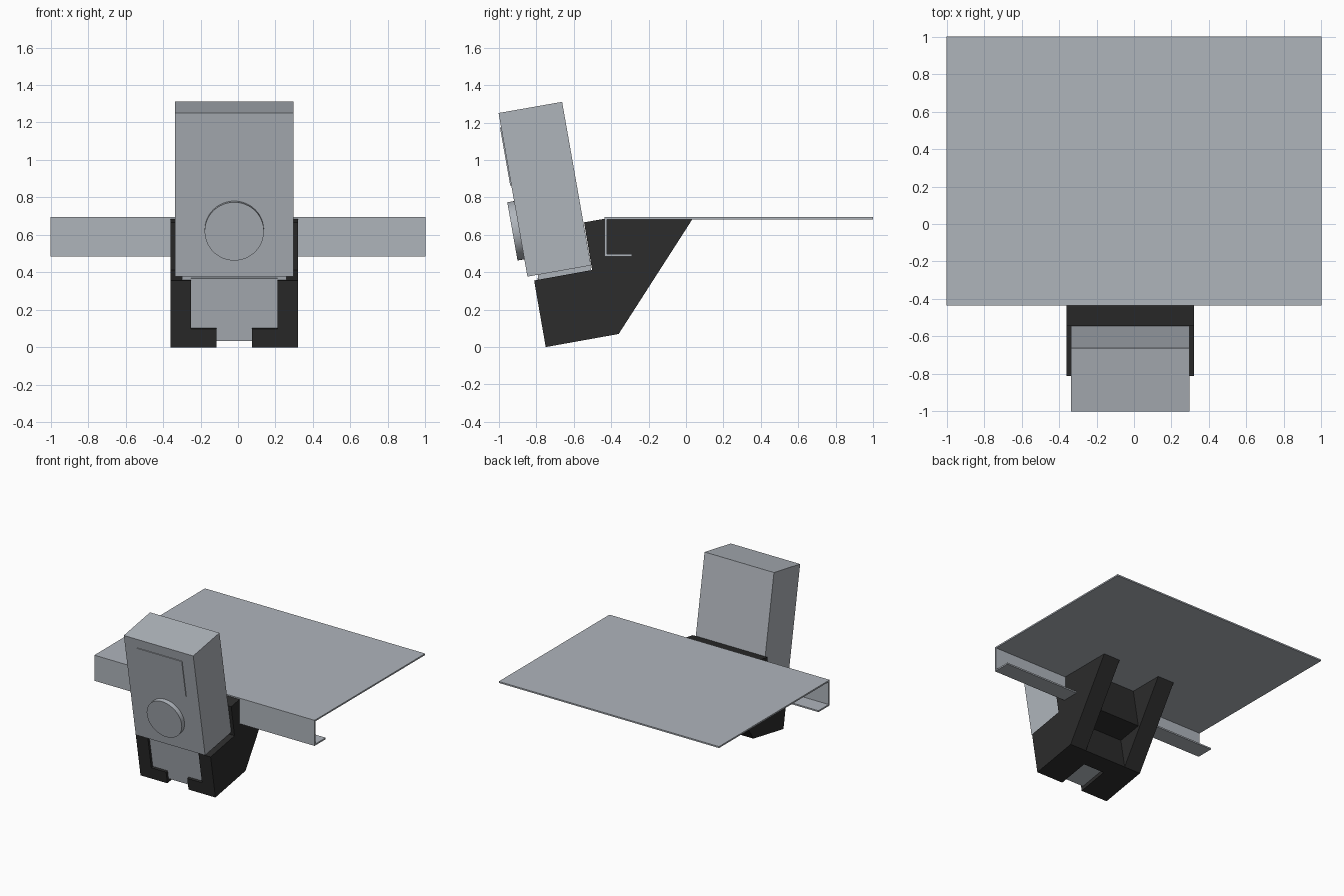
import bpy, bmesh
from math import radians
from mathutils import Matrix

cube = bpy.data.objects.get("Cube")
if cube:
    bpy.data.objects.remove(cube, do_unlink=True)


def material(name, color):
    m = bpy.data.materials.new(name)
    m.use_nodes = True
    m.diffuse_color = (*color, 1)
    m.node_tree.nodes["Principled BSDF"].inputs["Base Color"].default_value = (*color, 1)
    return m


GREY = material("light grey", (0.43, 0.46, 0.50))
BLACK = material("black", (0.025, 0.025, 0.025))

MID = -0.02  # centre line of the tilted unit
TILT = Matrix.Translation((MID, -0.75, 0)) @ Matrix.Rotation(radians(10), 4, 'X')
UPRIGHT = Matrix.Translation((MID, 0, 0))


def prism(name, outline, half, mat, frame=TILT):
    """Extrude a (y, z) outline from -half to half along x."""
    bm = bmesh.new()
    face = bm.faces.new([bm.verts.new((-half, y, z)) for y, z in outline])
    ext = bmesh.ops.extrude_face_region(bm, geom=[face])
    moved = [v for v in ext["geom"] if isinstance(v, bmesh.types.BMVert)]
    bmesh.ops.translate(bm, vec=(2 * half, 0, 0), verts=moved)
    bmesh.ops.recalc_face_normals(bm, faces=bm.faces)
    bm.transform(frame)
    return finish(name, bm, mat)


def finish(name, bm, mat):
    mesh = bpy.data.meshes.new(name)
    bm.to_mesh(mesh)
    bm.free()
    mesh.materials.append(mat)
    obj = bpy.data.objects.new(name, mesh)
    bpy.context.collection.objects.link(obj)
    return obj


def box(name, half, y0, y1, z0, z1, mat=GREY, frame=TILT):
    return prism(name, [(y0, z0), (y1, z0), (y1, z1), (y0, z1)], half, mat, frame)


def cut(target, cutter):
    cutter.hide_render = True
    mod = target.modifiers.new("cut", 'BOOLEAN')
    mod.operation = 'DIFFERENCE'
    mod.solver = 'EXACT'
    mod.object = cutter
    bpy.context.view_layer.objects.active = target
    bpy.ops.object.modifier_apply(modifier=mod.name)
    bpy.data.objects.remove(cutter, do_unlink=True)


# Bracket: solid side profile, then front slot, bottom notch and rear pocket
bracket = prism("bracket", [(-0.75, 0), (-0.36, 0.07), (0.035, 0.685), (-0.44, 0.685),
                            (-0.545, 0.667), (-0.502, 0.412), (-0.812, 0.356)],
                0.34, BLACK, UPRIGHT)
cut(bracket, box("slot_cutter", 0.23, -0.2, 0.305, 0.1, 0.5, BLACK))
cut(bracket, box("notch_cutter", 0.096, -0.2, 0.26, -0.1, 0.2, BLACK))
cut(bracket, prism("pocket_cutter", [(-0.34, -0.043), (-0.404, 0.32), (-0.2, 0.356),
                                     (-0.275, 0.78), (0.3, 0.78), (0.3, -0.043)],
                   0.19, BLACK, UPRIGHT))

# Tongue held in the bracket, with a collar under the body
box("tongue", 0.23, 0.02, 0.305, 0.1, 0.37)
box("tongue_foot", 0.096, 0.02, 0.26, 0.03, 0.12)
box("collar", 0.28, 0.025, 0.31, 0.361, 0.392)

# Tilted body with display and dial
FRONT = -0.031
box("body", 0.315, FRONT, 0.314, 0.388, 1.276)
box("display", 0.205, FRONT - 0.006, FRONT + 0.01, 0.883, 1.198)

bm = bmesh.new()
bmesh.ops.create_cone(bm, cap_ends=True, segments=64, radius1=0.158, radius2=0.158, depth=0.05)
bm.transform(TILT @ Matrix.Translation((0, FRONT - 0.012, 0.64)) @ Matrix.Rotation(radians(90), 4, 'X'))
dial = finish("dial", bm, GREY)
bpy.ops.object.select_all(action='DESELECT')
dial.select_set(True)
bpy.context.view_layer.objects.active = dial
bpy.ops.object.shade_smooth_by_angle(angle=radians(30))

# Shelf: one folded sheet with a front lip and a return flange
prism("shelf", [(1, 0.695), (-0.435, 0.695), (-0.435, 0.485), (-0.29, 0.485), (-0.29, 0.497),
                (-0.423, 0.497), (-0.423, 0.683), (1, 0.683)], 1, GREY, Matrix.Identity(4))
